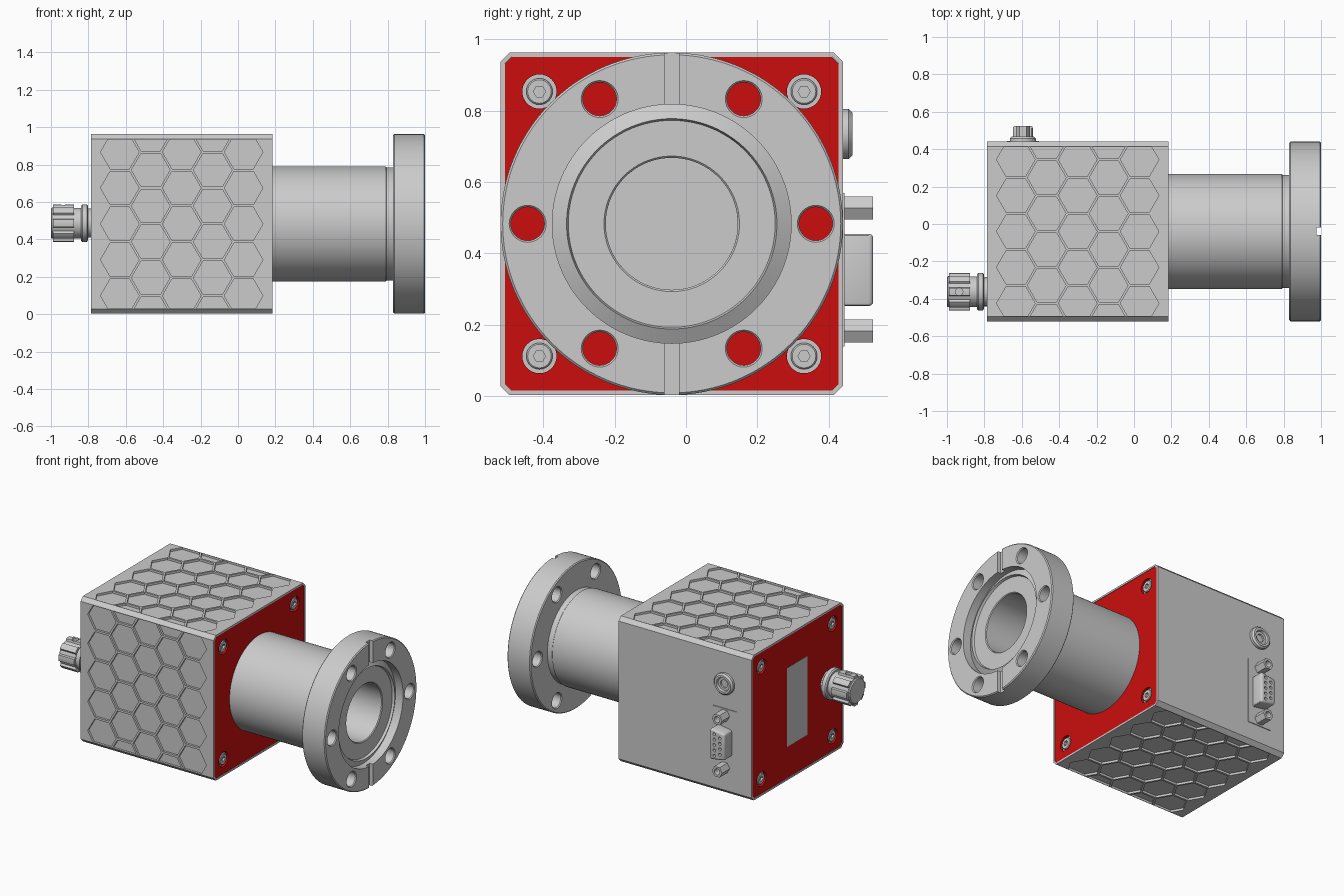
import bpy, bmesh, math
from mathutils import Matrix, Vector

if "Cube" in bpy.data.objects:
    bpy.data.objects.remove(bpy.data.objects["Cube"])

CY, CZ = -0.04, 0.483          # axis of body, tube and flange
X0, X1, H = -0.787, 0.185, 0.48
PI = math.pi


def frame(o, u, v):
    """Local frame: u right, v up, w outward."""
    u, v, o = Vector(u), Vector(v), Vector(o)
    w = u.cross(v)
    return Matrix(((u.x, v.x, w.x, o.x), (u.y, v.y, w.y, o.y), (u.z, v.z, w.z, o.z), (0, 0, 0, 1)))


RIGHT = frame((0, CY, CZ), (0, 1, 0), (0, 0, 1))
LEFT = frame((0, CY, CZ), (0, -1, 0), (0, 0, 1))
BACK = frame((0, CY + H, 0), (-1, 0, 0), (0, 0, 1))
XM = (X0 + X1) / 2
FRONT = frame((XM, CY - H, CZ), (1, 0, 0), (0, 0, 1))
TOP = frame((XM, CY, CZ + H), (1, 0, 0), (0, 1, 0))
BOTTOM = frame((XM, CY, CZ - H), (1, 0, 0), (0, -1, 0))


def prism(bm, M, pts, w0, w1):
    a = [bm.verts.new(M @ Vector((u, v, w0))) for u, v in pts]
    b = [bm.verts.new(M @ Vector((u, v, w1))) for u, v in pts]
    n = len(pts)
    bm.faces.new(a[::-1])
    bm.faces.new(b)
    for i in range(n):
        bm.faces.new((a[i], a[(i + 1) % n], b[(i + 1) % n], b[i]))


def lathe(bm, M, prof, n=64, u=0, v=0, closed=False):
    """Spin (radius, w) points round w; end radii are capped unless closed."""
    rings = [[bm.verts.new(M @ Vector((u + r * math.cos(2 * PI * k / n), v + r * math.sin(2 * PI * k / n), w)))
              for k in range(n)] for r, w in prof]
    m = len(rings)
    for i in range(m if closed else m - 1):
        a, b = rings[i], rings[(i + 1) % m]
        for k in range(n):
            j = (k + 1) % n
            bm.faces.new((a[k], a[j], b[j], b[k]))
    if not closed:
        bm.faces.new(rings[0][::-1])
        bm.faces.new(rings[-1])


def ngon(r, n, u=0, v=0):
    return [(u + r * math.cos(2 * PI * k / n), v + r * math.sin(2 * PI * k / n)) for k in range(n)]


def rect(a, b, u=0, v=0):
    return [(u - a, v - b), (u + a, v - b), (u + a, v + b), (u - a, v + b)]


def octa(h, c):
    return [(-h + c, -h), (h - c, -h), (h, -h + c), (h, h - c), (h - c, h), (-h + c, h), (-h, h - c), (-h, -h + c)]


def to_object(name, bm):
    bmesh.ops.recalc_face_normals(bm, faces=bm.faces)
    me = bpy.data.meshes.new(name)
    bm.to_mesh(me)
    bm.free()
    ob = bpy.data.objects.new(name, me)
    bpy.context.collection.objects.link(ob)
    return ob


def finish(name, bm, cut=None, bevel=0, mat=None, segs=2):
    ob = to_object(name, bm)
    cutter = None
    if bevel:
        m = ob.modifiers.new("bevel", 'BEVEL')
        m.width, m.segments, m.limit_method = bevel, segs, 'ANGLE'
    if cut:
        cutter = to_object(name + "_cutter", cut)
        cutter.hide_render = True
        m = ob.modifiers.new("cut", 'BOOLEAN')
        m.operation, m.solver, m.object = 'DIFFERENCE', 'EXACT', cutter
    if ob.modifiers:
        dg = bpy.context.evaluated_depsgraph_get()
        me = bpy.data.meshes.new_from_object(ob.evaluated_get(dg))
        ob.modifiers.clear()
        ob.data = me
    if cutter:
        bpy.data.objects.remove(cutter)
    if mat:
        ob.data.materials.clear()
        ob.data.materials.append(mat)
    bpy.ops.object.select_all(action='DESELECT')
    ob.select_set(True)
    bpy.context.view_layer.objects.active = ob
    bpy.ops.object.shade_smooth_by_angle(angle=math.radians(30))
    return ob


red = bpy.data.materials.new("red_panel")
red.diffuse_color = (0.6, 0.004, 0.004, 1)
red.use_nodes = True
red.node_tree.nodes["Principled BSDF"].inputs["Base Color"].default_value = red.diffuse_color

# housing: chamfered block, honeycomb pockets on three sides, shallow end pockets
bm, cut = bmesh.new(), bmesh.new()
prism(bm, RIGHT, octa(H, 0.025), X0, X1)
R, PITCH, LIM = 0.103, 0.192, 0.452
A = R * math.sqrt(3) / 2
for M in (FRONT, TOP, BOTTOM):
    for col in range(-2, 3):
        u = col * 0.1655
        rows = [-2, -1, 0, 1, 2] if col % 2 == 0 else [-2.5, -1.5, -0.5, 0.5, 1.5, 2.5]
        for row in rows:
            c = row * PITCH
            lo, hi = max(c - A, -LIM), min(c + A, LIM)
            vs = [lo] + ([c] if lo < c < hi else []) + [hi]
            half = [(R - abs(v - c) / math.sqrt(3), v) for v in vs]
            prism(cut, M, [(u + w, v) for w, v in half] + [(u - w, v) for w, v in half[::-1]], -0.014, 0.03)
prism(cut, RIGHT, octa(0.468, 0.018), X1 - 0.02, X1 + 0.05)
prism(cut, LEFT, octa(0.468, 0.018), -X0 - 0.02, -X0 + 0.05)
finish("housing", bm, cut)

# red end panels with counterbored socket screws
for side, M, w in (("right", RIGHT, X1), ("left", LEFT, -X0)):
    bm, cut, scr, sock = (bmesh.new() for _ in range(4))
    prism(bm, M, octa(0.4675, 0.018), w - 0.03, w - 0.003)
    for su in (-1, 1):
        for sv in (-1, 1):
            u, v = su * 0.371, sv * 0.371
            prism(cut, M, ngon(0.048, 32, u, v), w - 0.022, w + 0.02)
            lathe(scr, M, [(0.037, w - 0.025), (0.037, w - 0.008), (0.033, w - 0.004)], 32, u, v)
            prism(sock, M, ngon(0.017, 6, u, v), w - 0.018, w + 0.02)
    finish(side + "_panel", bm, cut, mat=red)
    finish(side + "_panel_screws", scr, sock)

# grey display window on the left panel
bm = bmesh.new()
prism(bm, LEFT, rect(0.106, 0.26), -X0 - 0.02, -X0 - 0.001)
finish("display_window", bm)

# tube with blind bore and weld lip
bm = bmesh.new()
lathe(bm, RIGHT, [(0.308, X1 - 0.01), (0.308, 0.79), (0.302, 0.795), (0.302, 0.835),
                  (0.185, 0.835), (0.185, 0.22)], 96)
finish("tube", bm)

# flange with sealing edge, six bolt holes and leak-check groove
bm, cut = bmesh.new(), bmesh.new()
lathe(bm, RIGHT, [(0.185, 0.83), (0.474, 0.83), (0.48, 0.836), (0.48, 0.994), (0.474, 1.0), (0.335, 1.0),
                  (0.335, 0.945), (0.295, 0.968), (0.29, 0.952), (0.19, 0.952), (0.185, 0.947)], 128, closed=True)
for k in range(6):
    a = k * PI / 3
    lathe(cut, RIGHT, [(0.06, 0.82), (0.047, 0.836), (0.047, 0.994), (0.06, 1.01)], 32,
          0.404 * math.cos(a), 0.404 * math.sin(a))
prism(cut, RIGHT, rect(0.02, 0.6), 0.976, 1.05)
finish("flange", bm, cut)

# valve knob on the left side: stem collars and fluted grip
KN = frame((0, -0.362, 0.487), (0, -1, 0), (0, 0, 1))
bm = bmesh.new()
lathe(bm, KN, [(0.078, 0.77), (0.078, 0.802), (0.092, 0.802), (0.1, 0.808), (0.1, 0.832), (0.094, 0.84),
               (0.082, 0.84), (0.082, 0.89)], 48)
finish("knob_collar", bm)
bm, cut = bmesh.new(), bmesh.new()
grip = []
for k in range(96):
    t = 2 * PI * k / 96
    r = 0.086 if math.cos(8 * t + PI) > 0.35 else 0.1
    grip.append((r * math.cos(t), r * math.sin(t)))
prism(bm, KN, grip, 0.876, 0.99)
prism(cut, frame((-0.935, -0.362, 0.487), (1, 0, 0), (0, 1, 0)), ngon(0.02, 24), 0.06, 0.15)
finish("knob_grip", bm, cut)
bm = bmesh.new()
lathe(bm, KN, [(0.083, 0.98), (0.083, 0.994), (0.077, 1.0)], 48)
finish("knob_cap", bm)

# round socket on the back face
CU = 0.594
bm = bmesh.new()
lathe(bm, BACK, [(0.07, -0.01), (0.07, 0.016), (0.06, 0.027), (0.046, 0.027), (0.042, 0.012), (0.026, 0.012),
                 (0.026, -0.005)], 48, CU, 0.735)
finish("round_socket", bm)

# nine-pin connector: plate, shell with pin holes, hex standoffs
bm = bmesh.new()
prism(bm, BACK, rect(0.085, 0.215, CU, 0.354), -0.01, 0.005)
finish("connector_plate", bm)
bm, cut = bmesh.new(), bmesh.new()
prism(bm, BACK, [(CU - 0.053, 0.251), (CU + 0.053, 0.268), (CU + 0.053, 0.440), (CU - 0.053, 0.457)], -0.005, 0.085)
for u, n in ((-0.02, 5), (0.02, 4)):
    for k in range(n):
        prism(cut, BACK, ngon(0.01, 16, CU + u, 0.354 + (k - (n - 1) / 2) * 0.036), 0.05, 0.1)
finish("connector_shell", bm, cut, bevel=0.012, segs=3)
for name, v in (("upper", 0.527), ("lower", 0.182)):
    bm, cut = bmesh.new(), bmesh.new()
    prism(bm, BACK, ngon(0.0375, 6, CU, v), -0.005, 0.085)
    prism(cut, BACK, ngon(0.02, 24, CU, v), 0.02, 0.1)
    finish(name + "_standoff", bm, cut)
